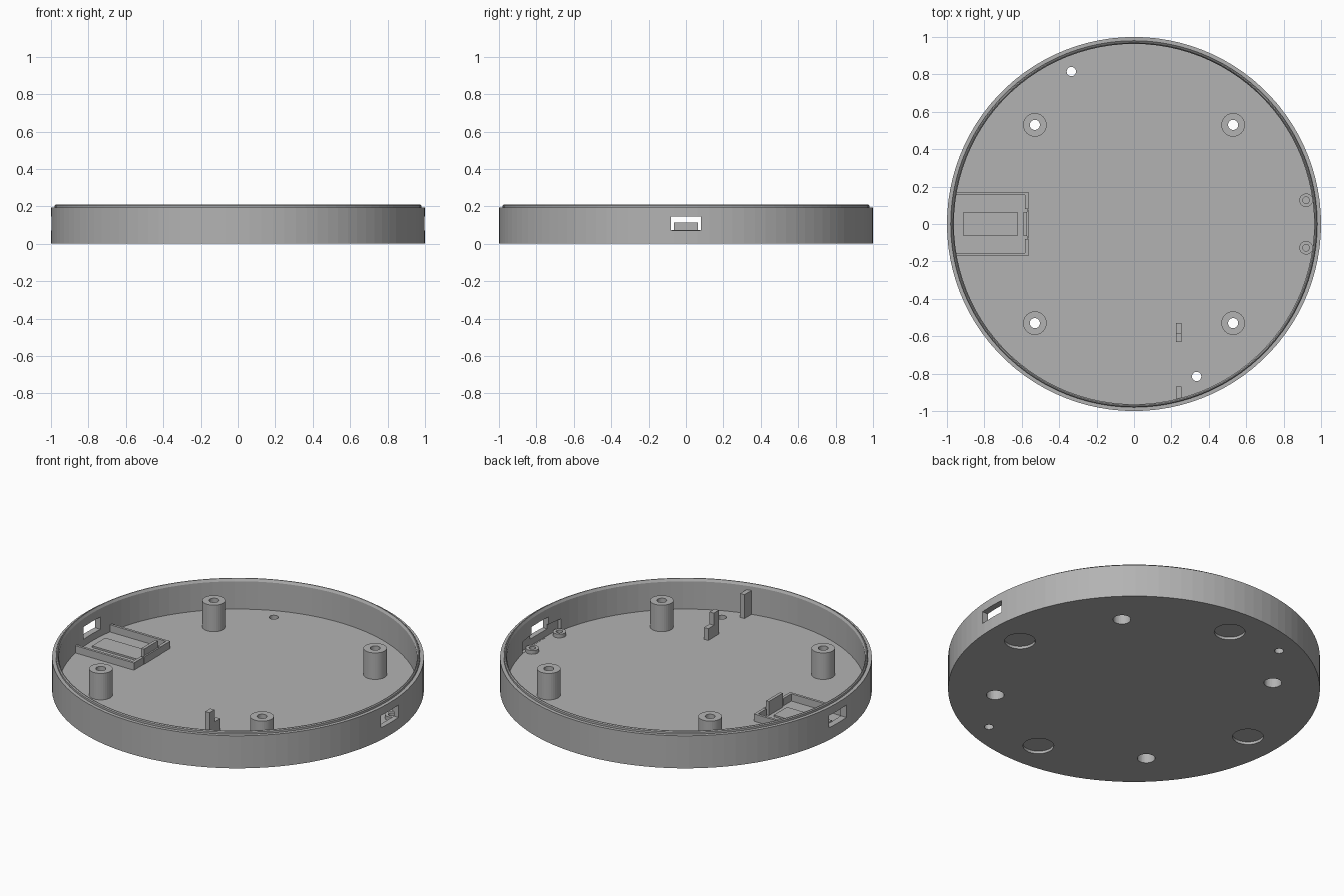
import bpy, bmesh, math
from mathutils import Matrix

old = bpy.data.objects.get("Cube")
if old:
    bpy.data.objects.remove(old)

GREY = (0.45, 0.45, 0.45, 1)
mat = bpy.data.materials.new("plain grey")
mat.use_nodes = True
mat.diffuse_color = GREY
mat.node_tree.nodes["Principled BSDF"].inputs["Base Color"].default_value = GREY

FLOOR = 0.03
INNER = 0.963


def finish(bm, name):
    bmesh.ops.recalc_face_normals(bm, faces=bm.faces)
    mesh = bpy.data.meshes.new(name)
    bm.to_mesh(mesh)
    bm.free()
    mesh.materials.append(mat)
    ob = bpy.data.objects.new(name, mesh)
    bpy.context.collection.objects.link(ob)
    return ob


def box(name, x, y, z):
    bm = bmesh.new()
    size = [b - a for a, b in (x, y, z)]
    mid = [(a + b) / 2 for a, b in (x, y, z)]
    bmesh.ops.create_cube(bm, size=1, matrix=Matrix.Translation(mid) @ Matrix.Diagonal((*size, 1)))
    return finish(bm, name)


def cylinder(name, x, y, r, z0, z1, sides=32):
    bm = bmesh.new()
    bmesh.ops.create_cone(bm, cap_ends=True, segments=sides, radius1=r, radius2=r,
                          depth=z1 - z0, matrix=Matrix.Translation((x, y, (z0 + z1) / 2)))
    return finish(bm, name)


def lathe(name, profile, x=0, y=0, sides=32):
    """Spin a closed (radius, height) profile about a vertical axis."""
    bm = bmesh.new()
    rings = []
    for r, z in profile:
        if r == 0:
            rings.append([bm.verts.new((x, y, z))] * sides)
        else:
            turns = [2 * math.pi * i / sides for i in range(sides)]
            rings.append([bm.verts.new((x + r * math.cos(t), y + r * math.sin(t), z)) for t in turns])
    closed = profile[0][0] > 0
    for k in range(len(rings) if closed else len(rings) - 1):
        a, b = rings[k], rings[(k + 1) % len(rings)]
        for i in range(sides):
            j = (i + 1) % sides
            bm.faces.new(list(dict.fromkeys((a[i], a[j], b[j], b[i]))))
    return finish(bm, name)


def cut(ob, cutter):
    mod = ob.modifiers.new("cut", "BOOLEAN")
    mod.operation = "DIFFERENCE"
    mod.solver = "EXACT"
    mod.object = cutter
    bpy.context.view_layer.objects.active = ob
    bpy.ops.object.modifier_apply(modifier=mod.name)
    bpy.data.objects.remove(cutter)


# Round shell with stepped lip
shell = lathe("shell", [(0, 0), (1, 0), (1, 0.193), (0.98, 0.193), (0.98, 0.205), (0.975, 0.21),
                        (0.97, 0.21), (INNER, 0.195), (INNER, FLOOR), (0, FLOOR)], sides=100)

# Side windows and the flat pocket behind the right one
for s in (-1, 1):
    cut(shell, box("window_cutter", sorted((0.9 * s, 1.1 * s)), (-0.08, 0.08), (0.072, 0.145)))
cut(shell, box("pocket_cutter", (0.9, 0.968), (-0.18, 0.18), (FLOOR + 0.001, 0.1)))

# Shallow foot recesses underneath
for i in range(4):
    a = i * math.pi / 2
    cut(shell, cylinder("foot_cutter", 0.8 * math.cos(a), 0.8 * math.sin(a), 0.083, -0.05, 0.016))

# Small through holes
for s in (-1, 1):
    cut(shell, cylinder("hole_cutter", 0.335 * s, -0.815 * s, 0.025, -0.05, 0.1, 24))

# Screw posts with a wide bore from below
for sx in (-1, 1):
    for sy in (-1, 1):
        x, y = 0.53 * sx, 0.53 * sy
        cut(shell, cylinder("bore_cutter", x, y, 0.048, -0.05, 0.1))
        lathe("screw_post", [(0.063, FLOOR), (0.063, 0.187), (0.027, 0.187), (0.027, 0.1),
                             (0.048, 0.1), (0.048, FLOOR)], x, y)

# Small board pegs beside the right window
for s in (-1, 1):
    lathe("board_peg", [(0.036, FLOOR), (0.036, 0.052), (0.018, 0.052), (0.018, FLOOR)],
          0.92, 0.127 * s, 24)

# Tray at the left window: rails, end wall, clip and pad
for s in (-1, 1):
    box("tray_rail", (-0.955, -0.565), sorted((0.155 * s, 0.17 * s)), (FLOOR, 0.073))
    box("tray_end", (-0.583, -0.565), sorted((0.08 * s, 0.17 * s)), (FLOOR, 0.073))
box("tray_clip", (-0.59, -0.572), (-0.065, 0.065), (FLOOR, 0.113))
box("tray_clip_back", (-0.572, -0.563), (-0.078, 0.078), (FLOOR, 0.073))
box("tray_pad", (-0.915, -0.62), (-0.062, 0.062), (FLOOR, 0.04))

# Stepped bracket and its partner at the wall
box("bracket_low", (0.225, 0.253), (-0.583, -0.53), (FLOOR, 0.1))
box("bracket_high", (0.225, 0.253), (-0.63, -0.583), (FLOOR, 0.172))
box("bracket_wall", (0.225, 0.253), (-0.94, -0.87), (FLOOR, 0.172))
